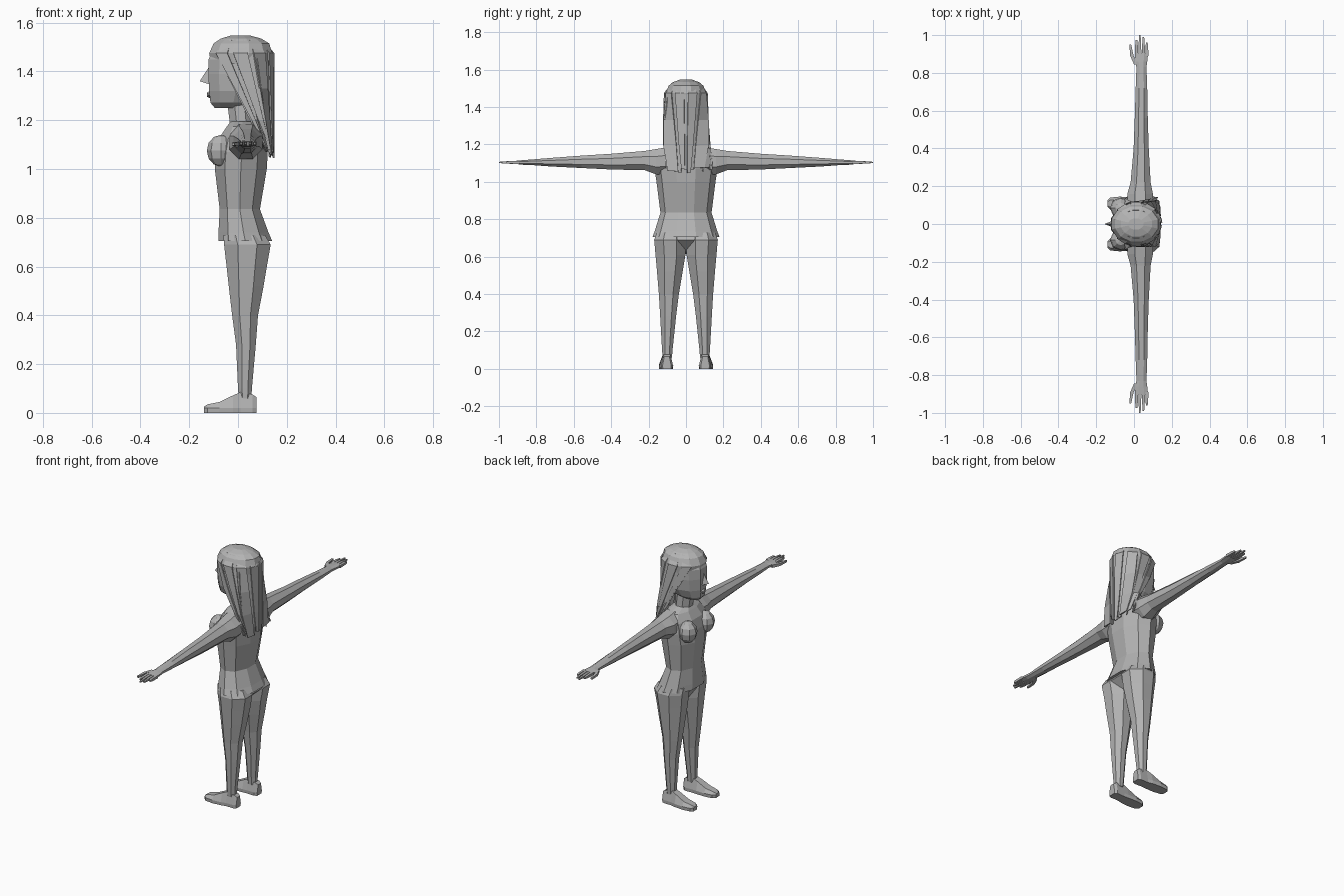
import bpy, bmesh, math, random
from mathutils import Vector

if "Cube" in bpy.data.objects:
    bpy.data.objects.remove(bpy.data.objects["Cube"])

random.seed(4)
grey = bpy.data.materials.new("plain grey")
grey.diffuse_color = (0.45, 0.45, 0.45, 1)
grey.use_nodes = True
grey.node_tree.nodes["Principled BSDF"].inputs["Base Color"].default_value = grey.diffuse_color


def finish(name, bm, mirror=False, normals=True):
    if normals:
        bmesh.ops.recalc_face_normals(bm, faces=bm.faces)
    me = bpy.data.meshes.new(name)
    bm.to_mesh(me)
    bm.free()
    ob = bpy.data.objects.new(name, me)
    bpy.context.collection.objects.link(ob)
    me.materials.append(grey)
    if mirror:
        m = ob.modifiers.new("mirror", 'MIRROR')
        m.use_axis = (False, True, False)
        m.use_mirror_merge = False
    return ob


def place(axis, s, u, v):
    return {'z': (u, v, s), 'y': (u, s, v), 'x': (s, u, v)}[axis]


def add_loft(bm, axis, sections, n=8):
    """Section: position, then low/high limits of the two cross directions."""
    rings = []
    k = 1 / math.cos(math.pi / n)
    for s, u0, u1, v0, v1 in sections:
        ring = []
        for i in range(n):
            a = 2 * math.pi * (i + .5) / n
            u = (u0 + u1) / 2 + k * (u1 - u0) / 2 * math.cos(a)
            v = (v0 + v1) / 2 + k * (v1 - v0) / 2 * math.sin(a)
            ring.append(bm.verts.new(place(axis, s, u, v)))
        rings.append(ring)
    for a, b in zip(rings, rings[1:]):
        for i in range(n):
            bm.faces.new((a[i], a[(i + 1) % n], b[(i + 1) % n], b[i]))
    bm.faces.new(rings[0])
    bm.faces.new(rings[-1])


def loft(name, axis, sections, n=8, mirror=False):
    bm = bmesh.new()
    add_loft(bm, axis, sections, n)
    return finish(name, bm, mirror)


# Shirt with flared hem
shirt = loft("shirt", 'z', [
    (.705, -.08, .14, -.17, .17), (.74, -.08, .125, -.158, .158),
    (.835, -.075, .09, -.13, .13), (1.0, -.095, .118, -.15, .15),
    (1.07, -.09, .122, -.16, .16), (1.13, -.075, .115, -.155, .155),
    (1.175, -.045, .085, -.125, .125), (1.195, -.03, .065, -.06, .06)], 10)

# Bust
bm = bmesh.new()
bmesh.ops.create_uvsphere(bm, u_segments=8, v_segments=6, radius=1)
for v in bm.verts:
    v.co = Vector((-.07 + .058 * v.co.x, .085 + .055 * v.co.y, 1.075 + .065 * v.co.z))
finish("bust", bm, True)

# Pelvis wedge between the legs
loft("pelvis", 'z', [(.615, -.01, .05, -.008, .008), (.69, -.055, .13, -.11, .11),
                     (.73, -.055, .11, -.14, .14)])

# Trouser legs
loft("leg", 'z', [(.06, .003, .055, .075, .125), (.1, .0, .057, .072, .128),
                  (.28, -.008, .073, .053, .138), (.40, -.024, .082, .038, .145),
                  (.52, -.038, .105, .018, .155), (.61, -.048, .12, .003, .163),
                  (.69, -.057, .134, .002, .17), (.73, -.06, .11, .01, .155)], 8, True)

# Shoes: flat sole, sloping instep, heel
bm = bmesh.new()
profile = [(-.14, .09, .125, .025), (-.125, .075, .14, .035), (-.075, .068, .145, .045),
           (-.02, .07, .14, .072), (.01, .072, .133, .085), (.06, .07, .133, .075),
           (.075, .08, .125, .065)]
rings = []
for x, y0, y1, h in profile:
    c, w = (y0 + y1) / 2, (y1 - y0) / 2
    rings.append([bm.verts.new((x, c + w * f, z)) for f, z in
                  ((-.95, 0), (.95, 0), (1, .02), (.6, h), (-.6, h), (-1, .02))])
for a, b in zip(rings, rings[1:]):
    for i in range(6):
        bm.faces.new((a[i], a[(i + 1) % 6], b[(i + 1) % 6], b[i]))
bm.faces.new(rings[0])
bm.faces.new(rings[-1])
finish("shoe", bm, True)

# Arms
loft("arm", 'y', [(.10, -.035, .1, 1.04, 1.185), (.16, -.035, .1, 1.04, 1.175),
                  (.22, -.018, .088, 1.062, 1.165), (.40, -.002, .078, 1.066, 1.15),
                  (.56, .004, .073, 1.074, 1.14), (.72, .009, .07, 1.082, 1.128),
                  (.83, .013, .066, 1.09, 1.119), (.86, .005, .07, 1.09, 1.117),
                  (.905, .004, .075, 1.095, 1.113)], 8, True)

# Fingers and thumb
bm = bmesh.new()
for x, tip in ((.013, .975), (.031, 1.0), (.050, .99), (.068, .96)):
    add_loft(bm, 'y', [(.89, x - .008, x + .008, 1.096, 1.112),
                       (.945, x - .007, x + .007, 1.097, 1.111),
                       (tip, x - .004, x + .004, 1.1, 1.107)], 4)
add_loft(bm, 'y', [(.845, .0, .022, 1.094, 1.112), (.89, -.02, -.002, 1.094, 1.11),
                   (.95, -.025, -.015, 1.097, 1.107)], 4)
finish("fingers", bm, True)

# Neck and collar
loft("neck", 'z', [(1.15, -.03, .07, -.06, .06), (1.2, -.035, .06, -.048, .048),
                   (1.28, -.045, .055, -.045, .045)])

# Head
loft("head", 'z', [(1.25, -.095, .04, -.035, .035), (1.272, -.113, .075, -.065, .065),
                   (1.32, -.118, .1, -.087, .087), (1.39, -.122, .11, -.096, .096),
                   (1.45, -.12, .115, -.098, .098), (1.5, -.1, .11, -.085, .085)], 10)

# Nose: pointed wedge
bm = bmesh.new()
nv = [bm.verts.new(p) for p in ((-.115, 0, 1.425), (-.11, -.018, 1.345),
                                (-.11, .018, 1.345), (-.157, 0, 1.36))]
for f in ((0, 1, 3), (0, 3, 2), (1, 2, 3), (0, 2, 1)):
    bm.faces.new([nv[i] for i in f])
finish("nose", bm)

# Lips
bm = bmesh.new()
add_loft(bm, 'y', [(-.025, -.118, -.108, 1.302, 1.308), (0, -.128, -.105, 1.292, 1.318),
                   (.025, -.118, -.108, 1.302, 1.308)], 6)
finish("lips", bm)

# Hair cap over the crown
loft("hair_cap", 'z', [(1.43, -.11, .135, -.107, .107), (1.475, -.118, .14, -.11, .11),
                       (1.515, -.10, .128, -.092, .092), (1.535, -.07, .095, -.065, .065),
                       (1.547, -.03, .05, -.03, .03)], 12)

# Long hair: overlapping locks swept from the hairline to the back
bm = bmesh.new()
count = 17


def lock_point(t, row, out):
    """t runs from -1 to 1 across the hair, row from 0 at the crown to 4 at the tip."""
    a = math.radians(145) * t
    x = .012 + (.128 + out) * math.cos(a)
    y = (.11 + out) * math.sin(a)
    side = .108 * max(-1, min(1, t * 1.25))
    if row == 0:
        return Vector((.012 + .09 * math.cos(a), .075 * math.sin(a), 1.53))
    if row == 1:
        return Vector((x, y, 1.475))
    drop = (0, 0, .35, .68, 1.0)[row]
    tip = Vector((.142 - .03 * abs(t) + out, side + (.035 if t > .6 else 0), 1.05 + .03 * abs(t)))
    p = Vector((x, y, 1.475)).lerp(tip, drop)
    # keep the side locks outside the head
    if abs(t) > .4:
        p.y = math.copysign(max(abs(p.y), (.112 if row < 4 else .09) + out), t)
    return p


for i in range(count):
    t = -1 + 2 * i / (count - 1)
    out = .008 * (i % 2) + random.uniform(-.002, .003)
    w = .085
    tip_shift = random.uniform(-.012, .018)
    rows = []
    for r in range(5):
        k = w if r < 4 else w * .75
        pair = [lock_point(max(-1, min(1, t + s * k)), r, out) for s in (-1, 1)]
        if r == 4:
            for p in pair:
                p.z += tip_shift
        rows.append([bm.verts.new(p) for p in pair])
    for a, b in zip(rows, rows[1:]):
        bm.faces.new((a[0], b[0], b[1], a[1]))
hair = finish("hair_locks", bm, normals=False)
sol = hair.modifiers.new("thickness", 'SOLIDIFY')
sol.thickness = .006
